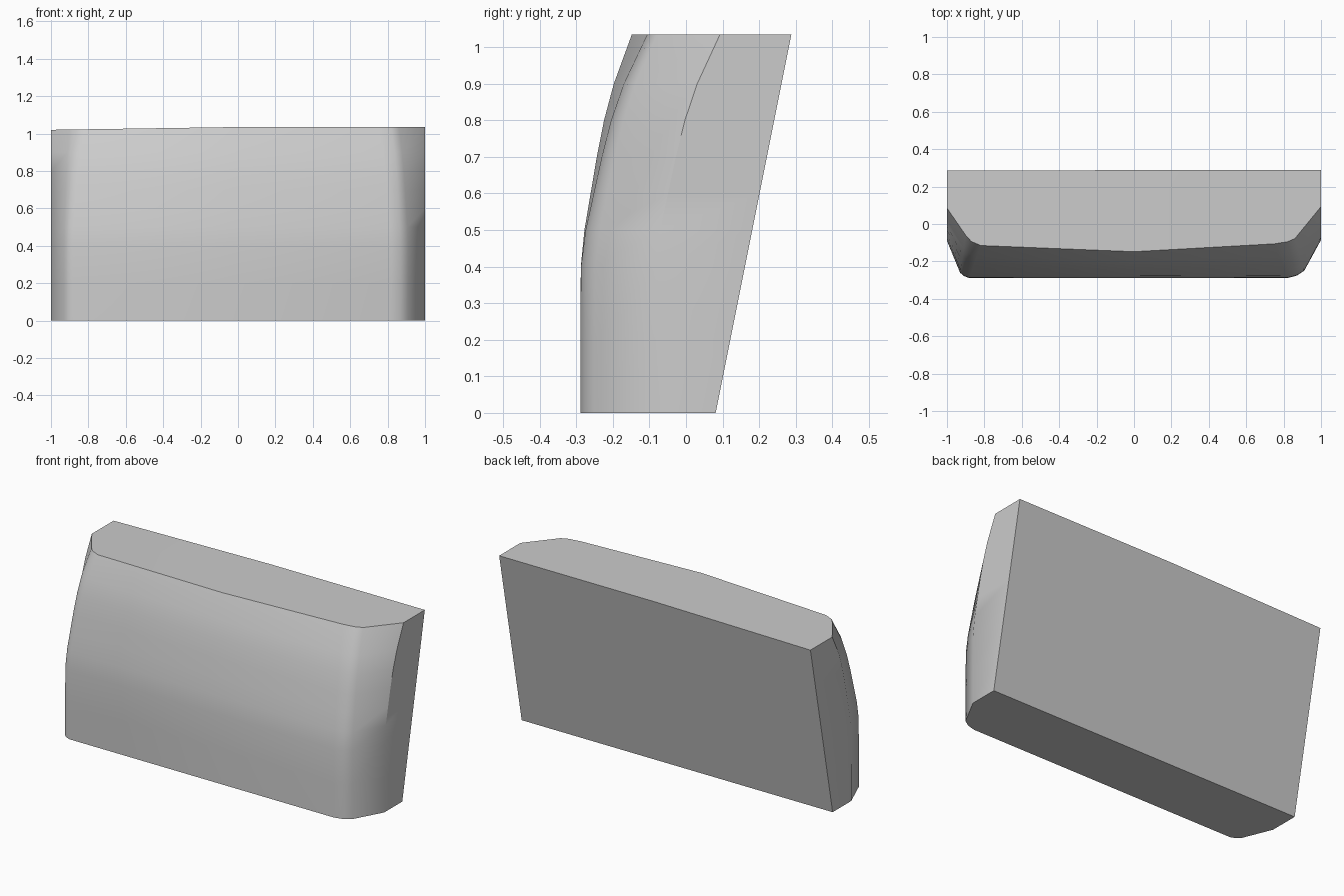
import bpy, bmesh, math

cube = bpy.data.objects.get("Cube")
if cube:
    bpy.data.objects.remove(cube)

# Front outline from left end to right end, as seen from above
BOTTOM = [(-1, -.09), (-.93, -.26), (-.91, -.278), (-.88, -.289), (0, -.289),
          (.82, -.289), (.87, -.276), (.91, -.25), (1, -.085)]
TOP = [(-1, .085), (-.9, -.06), (-.87, -.093), (-.82, -.115), (0, -.148),
       (.75, -.106), (.82, -.095), (.86, -.078), (1, .093)]
# Height and how far the front has leaned back there
LEAN = [(0, 0), (.2, 0), (.4, .01), (.5, .08), (.6, .2), (.7, .32),
        (.8, .46), (.9, .65), (1.035, 1)]


def back_y(z):
    return .081 + .2 * z


def section(z, lean):
    """Closed ring: leaning front outline plus two corners on the back plane."""
    ring = [(a[0] + (b[0] - a[0]) * lean, a[1] + (b[1] - a[1]) * lean)
            for a, b in zip(BOTTOM, TOP)]
    points = [(x, y, z) for x, y in ring]
    return points + [(1, back_y(z), z), (0, back_y(z), z), (-1, back_y(z), z)]


# Loft the block through its sections
bm = bmesh.new()
rings = [[bm.verts.new(p) for p in section(z, lean)] for z, lean in LEAN]
count = len(rings[0])
for low, high in zip(rings, rings[1:]):
    for i in range(count):
        j = (i + 1) % count
        bm.faces.new((low[i], low[j], high[j], high[i]))

# The top edge drops slightly towards one end
for v in rings[-1]:
    v.co.z -= .015 * max(0, -v.co.x)
for v in rings[-1][-3:]:
    v.co.y = back_y(v.co.z)

# Caps, each split at the middle column
middle, rear = 4, count - 2
for ring in (rings[0], rings[-1]):
    bm.faces.new(ring[middle:rear + 1])
    bm.faces.new(ring[rear:] + ring[:middle + 1])
bmesh.ops.recalc_face_normals(bm, faces=bm.faces)

mesh = bpy.data.meshes.new("backrest_cushion")
bm.to_mesh(mesh)
bm.free()
cushion = bpy.data.objects.new("backrest_cushion", mesh)
bpy.context.collection.objects.link(cushion)

# Plain grey finish
grey = bpy.data.materials.new("light grey")
grey.use_nodes = True
colour = (.6, .6, .6, 1)
grey.diffuse_color = colour
grey.node_tree.nodes["Principled BSDF"].inputs["Base Color"].default_value = colour
mesh.materials.append(grey)

# Smooth curves with sharp edges kept
bpy.ops.object.select_all(action='DESELECT')
cushion.select_set(True)
bpy.context.view_layer.objects.active = cushion
bpy.ops.object.shade_smooth_by_angle(angle=math.radians(30))
